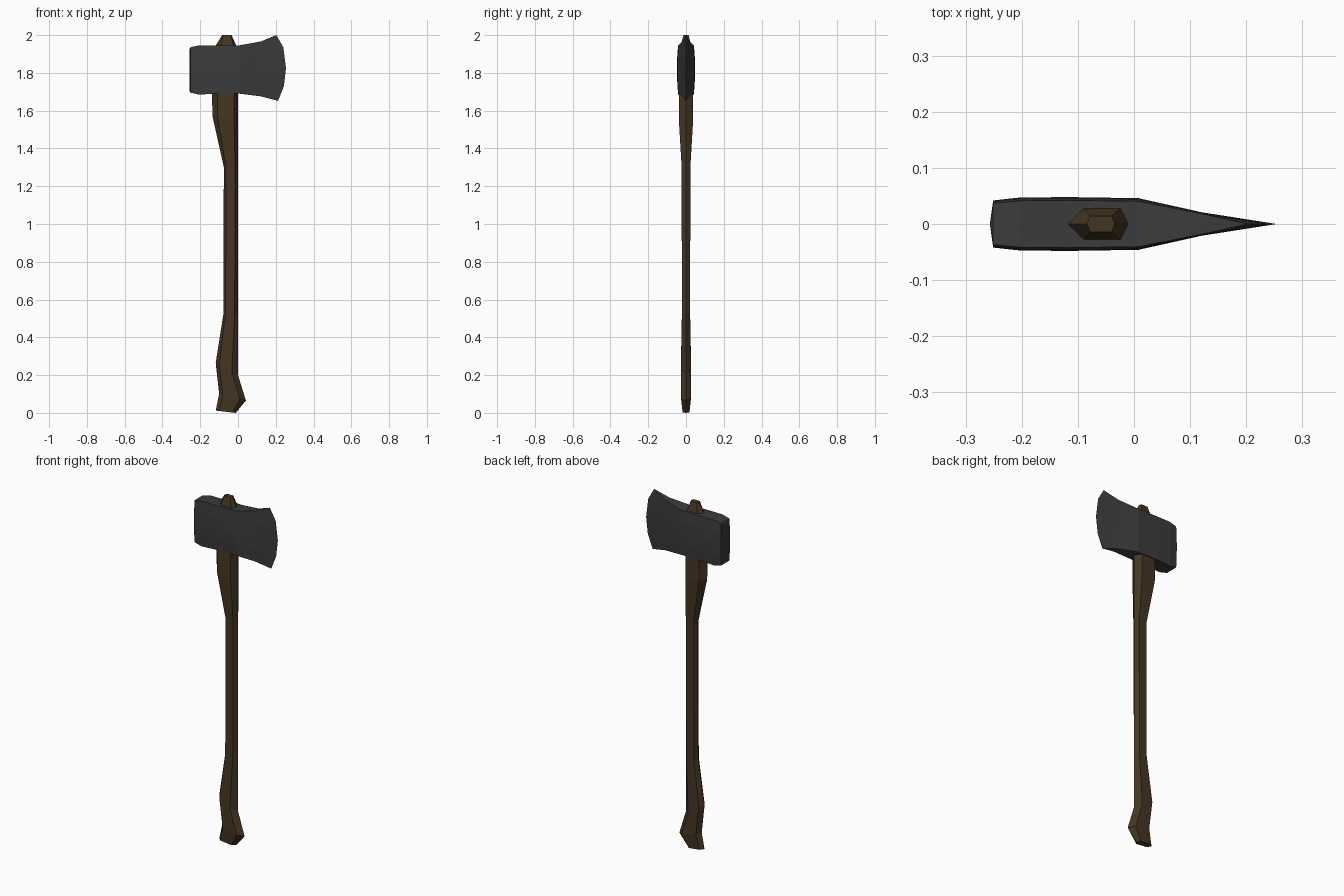
import bpy
import bmesh

old = bpy.data.objects.get("Cube")
if old:
    bpy.data.objects.remove(old, do_unlink=True)


def material(name, rgb):
    mat = bpy.data.materials.new(name)
    mat.use_nodes = True
    mat.diffuse_color = (*rgb, 1)
    bsdf = mat.node_tree.nodes["Principled BSDF"]
    bsdf.inputs["Base Color"].default_value = (*rgb, 1)
    return mat


def loft(name, rings, mat, capped):
    """Skin equal-length rings of points, merging any that coincide."""
    bm = bmesh.new()
    loops = [[bm.verts.new(p) for p in ring] for ring in rings]
    n = len(loops[0])
    for a, b in zip(loops, loops[1:]):
        for i in range(n):
            j = (i + 1) % n
            bm.faces.new((a[i], a[j], b[j], b[i]))
    if capped:
        bm.faces.new(loops[0])
        bm.faces.new(loops[-1])
    bmesh.ops.remove_doubles(bm, verts=bm.verts, dist=0.0005)
    bmesh.ops.recalc_face_normals(bm, faces=bm.faces)
    mesh = bpy.data.meshes.new(name)
    bm.to_mesh(mesh)
    bm.free()
    mesh.materials.append(mat)
    obj = bpy.data.objects.new(name, mesh)
    bpy.context.collection.objects.link(obj)
    return obj


wood = material("dark brown wood", (0.060, 0.036, 0.016))
steel = material("dark grey steel", (0.044, 0.044, 0.045))


# Handle: six-sided sections with ridges on the two edges and flat sides
def handle_ring(back, front, flat_back, flat_front, half):
    (xb, zb), (xf, zf) = back, front

    def side(x, y):
        t = (x - xb) / (xf - xb)
        return (x, y, zb + t * (zf - zb))

    return [side(xb, 0), side(flat_back, -half), side(flat_front, -half),
            side(xf, 0), side(flat_front, half), side(flat_back, half)]


handle_sections = [
    ((-0.118, 0.012), (-0.012, 0.0), -0.10, -0.03, 0.018),
    ((-0.100, 0.10), (0.042, 0.065), -0.08, 0.01, 0.026),
    ((-0.118, 0.265), (0.0, 0.20), -0.10, -0.033, 0.027),
    ((-0.078, 0.52), (0.0, 0.52), -0.066, -0.018, 0.022),
    ((-0.075, 1.30), (0.0, 1.30), -0.063, -0.015, 0.023),
    ((-0.135, 1.57), (0.0, 1.55), -0.108, -0.022, 0.038),
    ((-0.138, 1.70), (0.0, 1.70), -0.108, -0.022, 0.036),
    ((-0.118, 1.945), (-0.01, 1.945), -0.09, -0.024, 0.028),
    ((-0.084, 2.0), (-0.034, 2.0), -0.078, -0.040, 0.014),
]
loft("handle", [handle_ring(*s) for s in handle_sections], wood, True)


# Head: sections from the poll to the cutting edge, slightly bulged sideways
ROWS = (1.0, 0.75, 0.5, 0.25, 0.0)
BULGE = (0.88, 0.97, 1.0, 0.97, 0.88)


def head_ring(x, bottom, top, half):
    pts = [(x, half * b, bottom + t * (top - bottom))
           for t, b in zip(ROWS, BULGE)]
    return pts + [(px, -py, pz) for px, py, pz in reversed(pts)]


head_sections = [
    (-0.257, 1.705, 1.925, 0.0),
    (-0.251, 1.695, 1.936, 0.042),
    (-0.205, 1.685, 1.946, 0.047),
    (-0.12, 1.69, 1.946, 0.048),
    (0.008, 1.69, 1.946, 0.046),
    (0.12, 1.676, 1.966, 0.021),
]
rings = [head_ring(*s) for s in head_sections]

# Curved cutting edge, both sides meeting at the centre
edge = [(0.203, 0, 2.0), (0.24, 0, 1.935), (0.254, 0, 1.825),
        (0.243, 0, 1.73), (0.212, 0, 1.652)]
rings.append(edge + edge[::-1])
loft("axe_head", rings, steel, False)
